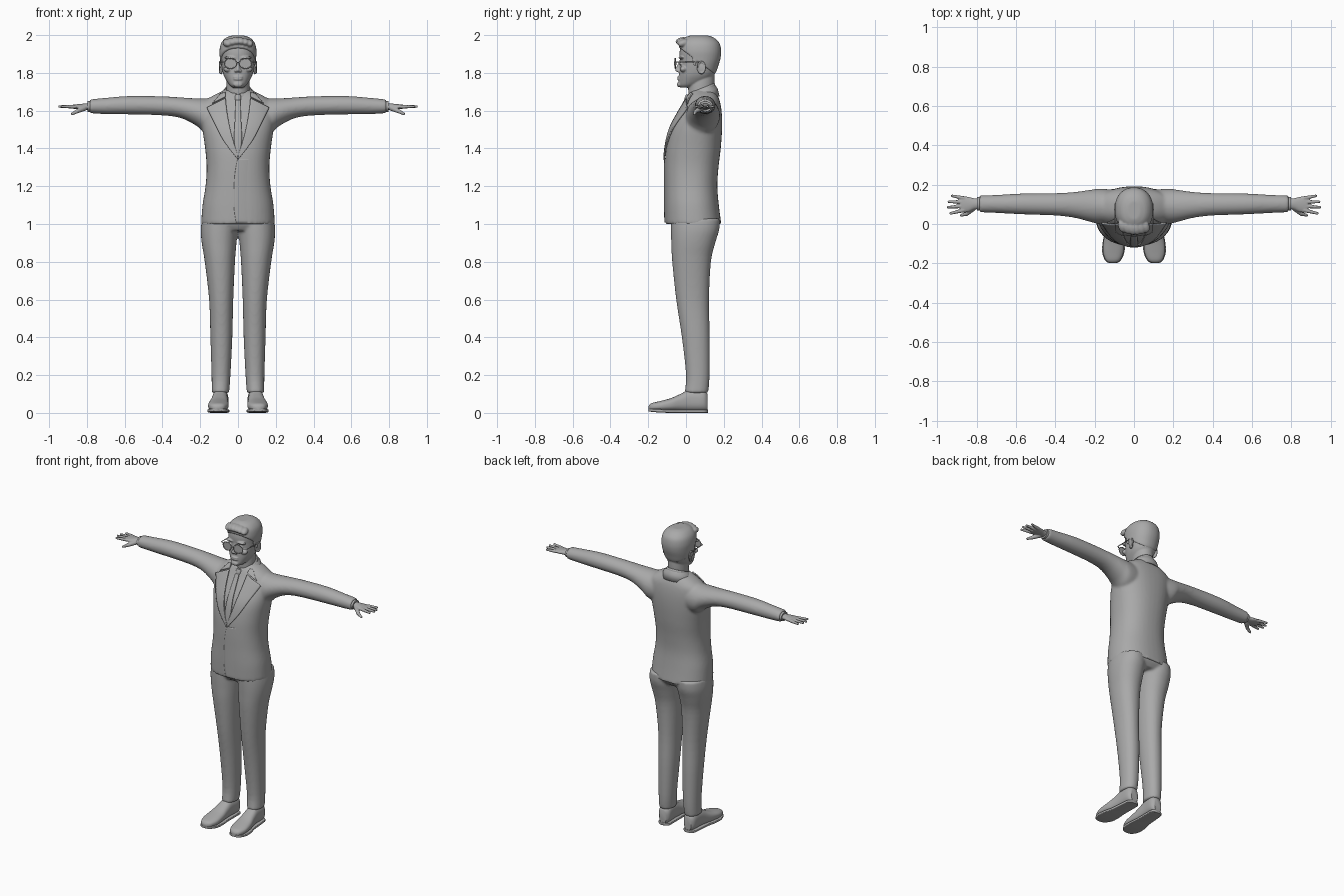
import bpy, bmesh, math
from mathutils import Vector, Matrix
from mathutils.bvhtree import BVHTree

if "Cube" in bpy.data.objects:
    bpy.data.objects.remove(bpy.data.objects["Cube"])

grey = bpy.data.materials.new("plain_grey")
grey.use_nodes = True
grey.diffuse_color = (0.4, 0.4, 0.4, 1)
grey.node_tree.nodes["Principled BSDF"].inputs["Base Color"].default_value = (0.4, 0.4, 0.4, 1)

AXES = {"Z": lambda u, v, t: (u, v, t), "X": lambda u, v, t: (t, u, v), "Y": lambda u, v, t: (u, t, v)}


def finish(name, bm, voxel=0, smooth=0, thick=0, normals=True):
    """Turn a bmesh into a smooth-shaded object, optionally fused by a remesh."""
    if normals:
        bmesh.ops.recalc_face_normals(bm, faces=bm.faces)
    me = bpy.data.meshes.new(name)
    bm.to_mesh(me)
    bm.free()
    ob = bpy.data.objects.new(name, me)
    bpy.context.collection.objects.link(ob)
    me.materials.append(grey)
    bpy.context.view_layer.objects.active = ob
    bpy.ops.object.select_all(action="DESELECT")
    ob.select_set(True)
    bpy.ops.object.shade_smooth_by_angle(angle=math.radians(45))
    if thick:
        m = ob.modifiers.new("thickness", "SOLIDIFY")
        m.thickness, m.offset = thick, 0
    if voxel:
        m = ob.modifiers.new("fuse", "REMESH")
        m.mode, m.voxel_size, m.use_smooth_shade = "VOXEL", voxel, True
    if smooth:
        m = ob.modifiers.new("soften", "SMOOTH")
        m.factor, m.iterations = 0.5, smooth
    return ob


def spline(rows, steps):
    """Catmull-Rom through the key rows."""
    out = []
    for i in range(len(rows) - 1):
        a, b, c, d = rows[max(i - 1, 0)], rows[i], rows[i + 1], rows[min(i + 2, len(rows) - 1)]
        for k in range(steps):
            t = k / steps
            out.append([q + t / 2 * (r - p + t * (2 * p - 5 * q + 4 * r - s + t * (3 * (q - r) + s - p)))
                        for p, q, r, s in zip(a, b, c, d)])
    return out + [list(rows[-1])]


def loft(bm, rows, axis="Z", power=2.0, seg=40, steps=4, side=1):
    """Closed body through sections (t, centre u, half width u, v low, v high)."""
    rings = []
    for t, cu, hu, lo, hi in spline(rows, steps):
        ring = []
        for k in range(seg):
            a = 2 * math.pi * k / seg
            c, s = math.cos(a), math.sin(a)
            u = cu + hu * math.copysign(abs(c) ** (2 / power), c)
            v = (lo + hi) / 2 + (hi - lo) / 2 * math.copysign(abs(s) ** (2 / power), s)
            x, y, z = AXES[axis](u, v, t)
            ring.append(bm.verts.new((side * x, y, z)))
        rings.append(ring)
    for p, q in zip(rings, rings[1:]):
        for k in range(seg):
            bm.faces.new((p[k], p[k - 1], q[k - 1], q[k]))
    bm.faces.new(rings[0])
    bm.faces.new(rings[-1][::-1])


def ball(bm, centre, size, tilt=(0, 0, 0)):
    rot = Matrix.Rotation(tilt[2], 4, "Z") @ Matrix.Rotation(tilt[1], 4, "Y") @ Matrix.Rotation(tilt[0], 4, "X")
    bmesh.ops.create_uvsphere(bm, u_segments=20, v_segments=12, radius=1,
                              matrix=Matrix.Translation(centre) @ rot @ Matrix.Diagonal((*size, 1)))


def limb(bm, p, q, r1, r2):
    """Tapered capsule between two points."""
    p, q = Vector(p), Vector(q)
    rot = (q - p).to_track_quat("Z", "Y").to_matrix().to_4x4()
    bmesh.ops.create_cone(bm, cap_ends=True, segments=16, radius1=r1, radius2=r2, depth=(q - p).length,
                          matrix=Matrix.Translation((p + q) / 2) @ rot)
    ball(bm, p, (r1,) * 3)
    ball(bm, q, (r2,) * 3)


# Jacket: torso and sleeves fused
bm = bmesh.new()
loft(bm, [(1.0, 0, .195, -.11, .187), (1.1, 0, .188, -.112, .174), (1.2, 0, .172, -.112, .166),
          (1.3, 0, .166, -.112, .172), (1.4, 0, .174, -.106, .184), (1.5, 0, .188, -.085, .191),
          (1.58, 0, .195, -.045, .19), (1.64, 0, .185, -.01, .182), (1.675, 0, .14, .008, .17),
          (1.7, 0, .09, .025, .155), (1.71, 0, .065, .035, .145)], power=2.3)
for s in (1, -1):
    loft(bm, [(.08, .09, .08, 1.47, 1.67), (.17, .09, .09, 1.48, 1.665), (.22, .092, .082, 1.52, 1.665),
              (.3, .097, .066, 1.56, 1.67), (.4, .1, .057, 1.575, 1.676), (.57, .102, .053, 1.58, 1.678),
              (.7, .102, .046, 1.582, 1.668), (.785, .102, .043, 1.586, 1.66)], axis="X", side=s)
jacket = finish("jacket", bm, voxel=.008, smooth=8)
bpy.context.view_layer.update()
tree = BVHTree.FromObject(jacket, bpy.context.evaluated_depsgraph_get())


def patch(name, left, right, lift, lift2=None, nu=10, steps=8, thick=.008):
    """Cloth plate laid on the jacket front between two edge lines of (x, z)."""
    bm = bmesh.new()
    grid = []
    for a, b in zip(spline(left, steps), spline(right, steps)):
        row = []
        for k in range(nu + 1):
            f = k / nu
            x, z = a[0] + f * (b[0] - a[0]), a[1] + f * (b[1] - a[1])
            hit = tree.ray_cast(Vector((x, -2, z)), Vector((0, 1, 0)))[0]
            off = lift + f * ((lift if lift2 is None else lift2) - lift)
            row.append(bm.verts.new((x, (hit.y if hit else 0.03) - off, z)))
        grid.append(row)
    for p, q in zip(grid, grid[1:]):
        for k in range(nu):
            bm.faces.new((p[k], p[k + 1], q[k + 1], q[k]))
    return finish(name, bm, thick=thick)


# Lapels, collar leaves, tie and the overlapping front edge
for s, side in ((1, "left"), (-1, "right")):
    def pts(*p):
        return [(s * x, z) for x, z in p]
    patch(side + "_lapel", pts((.066, 1.665), (.056, 1.58), (.036, 1.48), (.002, 1.365)),
          pts((.165, 1.615), (.13, 1.545), (.075, 1.44), (.0, 1.34)), .006)
    patch(side + "_collar_leaf", pts((.066, 1.695), (.066, 1.672)), pts((.09, 1.69), (.135, 1.638)), .007)
patch("tie", [(-.012, 1.655), (-.016, 1.56), (-.02, 1.44), (-.004, 1.36)],
      [(.012, 1.655), (.016, 1.56), (.02, 1.44), (.004, 1.36)], .004, nu=4)
patch("front_overlap", [(-.002, 1.345), (-.018, 1.25), (-.022, 1.1), (-.01, 1.008)],
      [(.1, 1.345), (.1, 1.25), (.1, 1.1), (.1, 1.008)], .003, -.006, thick=.004)


def band(name, rings, gap=0.0, seg=48):
    """Collar band from rings (rx, ry, cy, z front, z back); open at the front by gap."""
    bm = bmesh.new()
    rows = []
    for rx, ry, cy, zf, zb in rings:
        row = []
        for k in range(seg + 1):
            a = gap + (2 * math.pi - 2 * gap) * k / seg
            h = (1 - math.cos(a)) / 2
            row.append(bm.verts.new((rx * math.sin(a), cy - ry * math.cos(a), zf + (zb - zf) * h)))
        rows.append(row)
    for p, q in zip(rows, rows[1:]):
        for k in range(seg):
            bm.faces.new((p[k], p[k + 1], q[k + 1], q[k]))
    finish(name, bm, thick=.006)


band("jacket_collar", [(.1, .09, .085, 1.64, 1.675), (.085, .075, .09, 1.68, 1.715),
                       (.073, .068, .088, 1.69, 1.73), (.068, .062, .088, 1.68, 1.72)], gap=.7)
band("shirt_collar", [(.072, .078, .078, 1.64, 1.71), (.069, .072, .08, 1.675, 1.735),
                      (.064, .067, .082, 1.69, 1.745)], gap=.12)
bm = bmesh.new()
loft(bm, [(1.64, 0, .011, -.012, .02), (1.665, 0, .018, -.008, .025), (1.685, 0, .014, .0, .03)], seg=16)
finish("tie_knot", bm)

# Trousers: legs and seat fused
bm = bmesh.new()
for s in (1, -1):
    loft(bm, [(.105, .093, .046, -.008, .118), (.2, .09, .05, 0, .125), (.4, .088, .058, -.022, .126),
              (.6, .089, .064, -.052, .122), (.8, .096, .08, -.073, .132), (.9, .1, .092, -.078, .155),
              (.97, .1, .097, -.08, .176), (1.03, .1, .09, -.08, .178)], side=s, power=2.15)
loft(bm, [(.965, 0, .14, -.06, .15), (1.0, 0, .185, -.08, .178), (1.03, 0, .18, -.08, .175)], power=2.4)
finish("trousers", bm, voxel=.008, smooth=6)

# Shoes with soles
for s, side in ((1, "left"), (-1, "right")):
    bm = bmesh.new()
    loft(bm, [(-.199, .108, .012, .015, .035), (-.185, .107, .036, .012, .05), (-.14, .105, .053, .01, .062),
              (-.08, .102, .052, .01, .078), (-.03, .098, .045, .01, .1), (.02, .095, .041, .01, .122),
              (.09, .092, .041, .01, .122), (.114, .092, .025, .012, .1)], axis="Y", side=s, power=2.5)
    finish(side + "_shoe", bm)
    bm = bmesh.new()
    loft(bm, [(-.199, .108, .018, .008, .022), (-.185, .107, .04, .006, .022), (-.14, .105, .057, .002, .02),
              (-.08, .102, .055, 0, .018), (-.03, .098, .047, 0, .018), (.06, .094, .043, 0, .018),
              (.1, .092, .039, 0, .018), (.116, .092, .02, 0, .018)], axis="Y", side=s, power=6)
    finish(side + "_sole", bm)

    # Cuff and hand
    bm = bmesh.new()
    loft(bm, [(.76, .102, .034, 1.592, 1.651), (.797, .102, .034, 1.594, 1.65)], axis="X", side=s)
    finish(side + "_shirt_cuff", bm)
    bm = bmesh.new()
    loft(bm, [(.77, .102, .026, 1.602, 1.64), (.81, .102, .028, 1.605, 1.638), (.84, .1, .038, 1.607, 1.635),
              (.87, .1, .042, 1.61, 1.632), (.882, .1, .036, 1.613, 1.63)], axis="X", side=s)
    for y, tip, y2 in ((.07, .932, .054), (.091, .945, .085), (.112, .941, .113), (.131, .924, .143)):
        limb(bm, (s * .865, y, 1.621), (s * tip, y2, 1.622), .0105, .007)
    limb(bm, (s * .815, .082, 1.613), (s * .85, .052, 1.597), .015, .011)
    limb(bm, (s * .85, .052, 1.597), (s * .878, .044, 1.583), .011, .007)
    finish(side + "_hand", bm, voxel=.0035, smooth=3)

# Head with neck and face forms fused
SKULL = [(1.722, 0, .026, -.028, .03), (1.735, 0, .044, -.038, .07), (1.76, 0, .062, -.039, .12),
         (1.79, 0, .077, -.037, .15), (1.83, 0, .086, -.034, .165), (1.87, 0, .09, -.033, .177),
         (1.91, 0, .092, -.034, .18), (1.95, 0, .083, -.025, .171), (1.978, 0, .058, .0, .142),
         (1.99, 0, .025, .03, .11)]
bm = bmesh.new()
loft(bm, SKULL, power=2.2)
loft(bm, [(1.64, 0, .066, .02, .15), (1.7, 0, .061, .012, .147), (1.75, 0, .06, .015, .15),
          (1.81, 0, .058, .03, .15)])
limb(bm, (0, -.03, 1.857), (0, -.046, 1.816), .008, .011)
ball(bm, (0, -.036, 1.738), (.026, .012, .014))
for z, r in ((1.777, .006), (1.767, .0065)):
    ball(bm, (0, -.036, z), (.026, .011, r))
for s in (1, -1):
    ball(bm, (s * .011, -.04, 1.811), (.009, .011, .008))
    ball(bm, (s * .04, -.026, 1.88), (.034, .014, .008))
    ball(bm, (s * .053, -.014, 1.82), (.024, .018, .016))
    ball(bm, (s * .037, -.026, 1.849), (.016, .009, .009))
finish("head", bm, voxel=.004, smooth=4)

# Ears with raised rims
bm = bmesh.new()
for s in (1, -1):
    ball(bm, (s * .088, .078, 1.825), (.009, .022, .034), (.2, 0, s * -.3))
    for k in range(9):
        a, b = (math.radians(-100 + 30 * j) for j in (k, k + 1))
        limb(bm, (s * .095, .081 + .02 * math.cos(a), 1.829 + .03 * math.sin(a)),
             (s * .095, .081 + .02 * math.cos(b), 1.829 + .03 * math.sin(b)), .005, .005)
finish("ears", bm, voxel=.003, smooth=3)

# Hair: skull shell trimmed along a sloping hairline, plus swept locks
bm = bmesh.new()
loft(bm, [(z + .008, c, w + .006, f - .007, b + .006) for z, c, w, f, b in SKULL], power=2.2)
bmesh.ops.bisect_plane(bm, geom=bm.verts[:] + bm.edges[:] + bm.faces[:], plane_co=(0, -.05, 1.945),
                       plane_no=(0, -.165, -.22), clear_outer=True)
bmesh.ops.holes_fill(bm, edges=[e for e in bm.edges if e.is_boundary])
for k in range(6):
    x = -.058 + k * .023
    ball(bm, (x, -.012 - .012 * math.sin(math.pi * k / 5), 1.958 + .012 * math.sin(math.pi * k / 5)),
         (.022, .034, .019), (.25, 0, .35))
for s in (1, -1):
    ball(bm, (s * .088, .046, 1.87), (.006, .012, .035))
finish("hair", bm, voxel=.005, smooth=3)

# Spectacles: rims, thin lenses, bridge and temples
bm = bmesh.new()
for s in (1, -1):
    ring = [(s * .04 + .032 * math.cos(a), -.06 + .006 * abs(math.cos(a) + s) / 2, 1.85 + .027 * math.sin(a))
            for a in (2 * math.pi * k / 24 for k in range(24))]
    for k in range(24):
        limb(bm, ring[k - 1], ring[k], .0025, .0025)
    bm.faces.new([bm.verts.new(p) for p in ring])
    limb(bm, (s * .071, -.054, 1.857), (s * .094, -.04, 1.858), .0025, .0025)
    limb(bm, (s * .094, -.04, 1.858), (s * .098, .075, 1.856), .0025, .0025)
limb(bm, (-.009, -.06, 1.855), (.009, -.06, 1.855), .0025, .0025)
finish("spectacles", bm)
